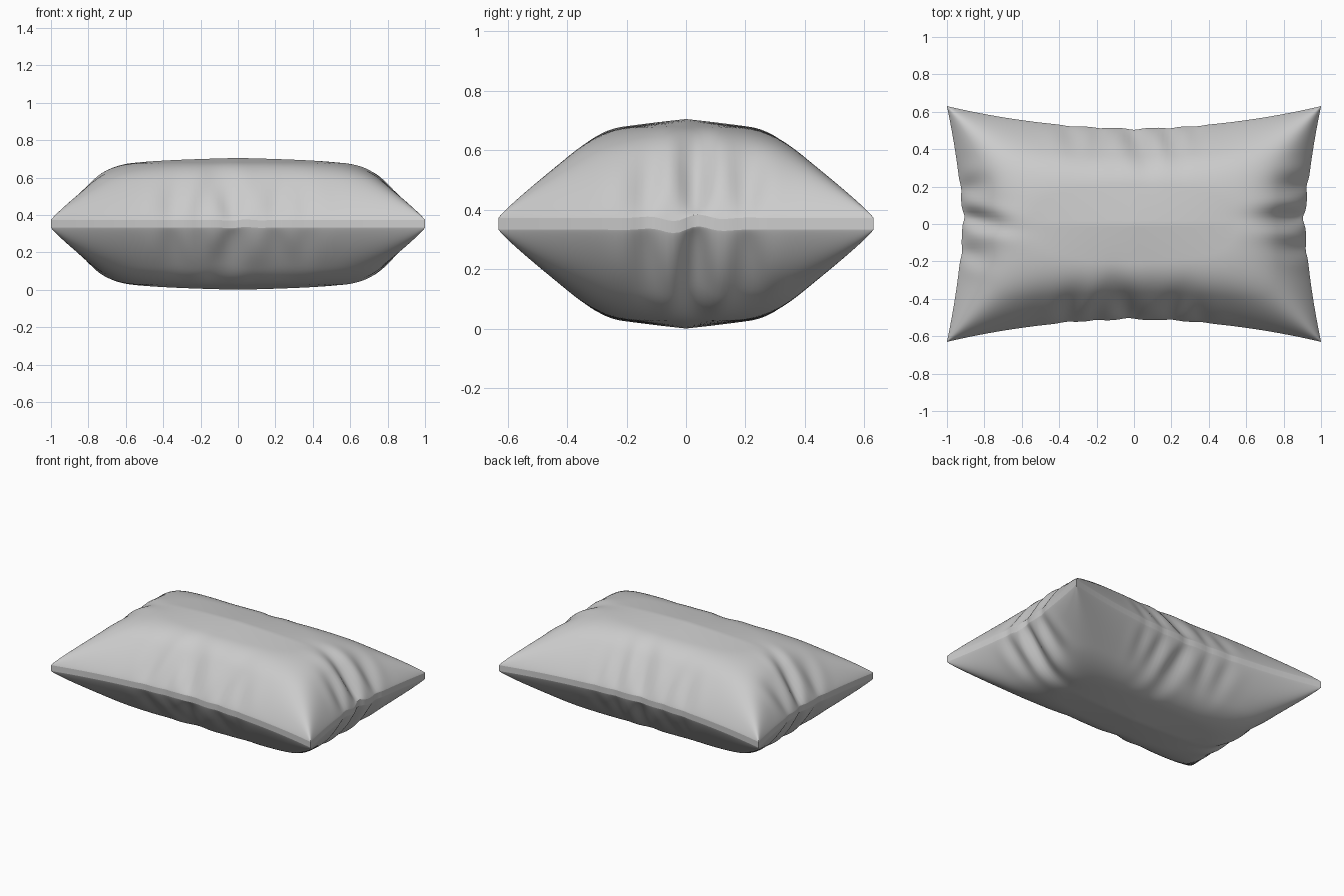
import bpy, bmesh, math

if "Cube" in bpy.data.objects:
    bpy.data.objects.remove(bpy.data.objects["Cube"])

NX, NY = 120, 90
Z_TOP, Z_BOT = 0.375, 0.335      # seam band edges
# Fold lists per side: (position along edge, depth, width, reach, slant)
FOLDS = {
    "front": [(-0.36, .018, .06, .13, .2), (-0.20, .018, .05, .14, .3), (-0.03, .035, .07, .16, -.3),
              (0.20, .022, .06, .14, .3), (0.36, .014, .06, .13, -.2)],
    "back": [(-0.34, .016, .06, .13, .2), (-0.18, .018, .05, .13, -.2), (0.00, .032, .06, .16, .3),
             (0.19, .022, .05, .14, .2), (0.34, .014, .05, .12, -.2)],
    "right": [(-0.14, .025, .05, .13, .2), (0.03, .055, .05, .20, 0), (0.20, .030, .05, .13, .1)],
    "left": [(-0.15, .025, .05, .12, -.2), (0.04, .045, .045, .19, -.2), (0.19, .022, .05, .12, .2)],
}


def smooth_min(a, b, k):
    h = max(k - abs(a - b), 0) / k
    return min(a, b) - h * h * k / 4


def puff(dx, dy):
    """Height above the seam from the distances to the two nearest edges."""
    dx, dy = max(dx, 1e-6), max(dy, 1e-6)
    e = (dx ** -1.5 + dy ** -1.5) ** (-1 / 1.5)
    return smooth_min(1.19 * e ** 0.88, 0.255 + 0.19 * e, 0.07)


def fold(side, t, d):
    total = 0
    for c, depth, w, reach, slant in FOLDS[side]:
        q = (t - c - slant * d) / w
        ridge = math.exp(-(q - 1.7) ** 2) + math.exp(-(q + 1.7) ** 2)
        rise = 1 - math.exp(-d / 0.05)
        total += depth * rise * math.exp(-(d / reach) ** 2) * (math.exp(-q * q) - 0.35 * ridge)
    return total


def notch(side, t):
    """Small seam puckers where folds meet the edge."""
    return sum(0.3 * a * math.exp(-((t - c) / (w * 0.7)) ** 2) for c, a, w, _, _ in FOLDS[side])


def wave(t):
    return 0.013 * math.sin(t * 34) * math.exp(-(t / 0.12) ** 2)


def point(i, j, sign):
    u = math.sin(math.pi * (i / NX - 0.5))
    v = math.sin(math.pi * (j / NY - 0.5))
    sx, sy = ("right" if u > 0 else "left"), ("back" if v > 0 else "front")
    xe = 0.918 + 0.082 * abs(v) ** 1.6
    ye = 0.513 + 0.117 * u * u
    x, y = u * xe, v * ye
    dx, dy = (1 - abs(u)) * xe, (1 - abs(v)) * ye
    # pinched seam outline
    nx = notch(sx, y) * math.exp(-dx / 0.08) * (1 - v ** 8)
    ny = notch(sy, x) * math.exp(-dy / 0.08) * (1 - u ** 8)
    h = puff(dx, dy) - 1.3 * (fold(sx, y, dx) * min(dy / 0.2, 1) + fold(sy, x, dy) * min(dx / 0.2, 1))
    h = max(h, 0)
    ripple = wave(y) * math.exp(-dx / 0.06) * (u > 0) + 0.3 * wave(x) * math.exp(-dy / 0.06) * (v < 0)
    z = (Z_TOP + h if sign > 0 else Z_BOT - h) + ripple
    return (x - math.copysign(nx, u), y - math.copysign(ny, v), z)


bm = bmesh.new()
sheets = {}
# Upper and lower cloth panels
for sign in (1, -1):
    g = [[bm.verts.new(point(i, j, sign)) for j in range(NY + 1)] for i in range(NX + 1)]
    sheets[sign] = g
    for i in range(NX):
        for j in range(NY):
            q = [g[i][j], g[i + 1][j], g[i + 1][j + 1], g[i][j + 1]]
            bm.faces.new(q if sign > 0 else q[::-1])
# Seam band joining the panels, with crisp borders
loop = ([(i, 0) for i in range(NX)] + [(NX, j) for j in range(NY)]
        + [(i, NY) for i in range(NX, 0, -1)] + [(0, j) for j in range(NY, 0, -1)])
t, b = sheets[1], sheets[-1]
for (i, j), (k, l) in zip(loop, loop[1:] + loop[:1]):
    f = bm.faces.new([b[i][j], b[k][l], t[k][l], t[i][j]])
    f.edges[0].smooth = f.edges[2].smooth = False
for i in (0, NX):
    for j in (0, NY):
        bm.edges.get((t[i][j], b[i][j])).smooth = False
for f in bm.faces:
    f.smooth = True
# Rest the cushion on the ground
low = min(v.co.z for v in bm.verts)
bmesh.ops.translate(bm, verts=bm.verts, vec=(0, 0, -low))

mesh = bpy.data.meshes.new("pillow")
bm.to_mesh(mesh)
bm.free()
pillow = bpy.data.objects.new("pillow", mesh)
bpy.context.collection.objects.link(pillow)
